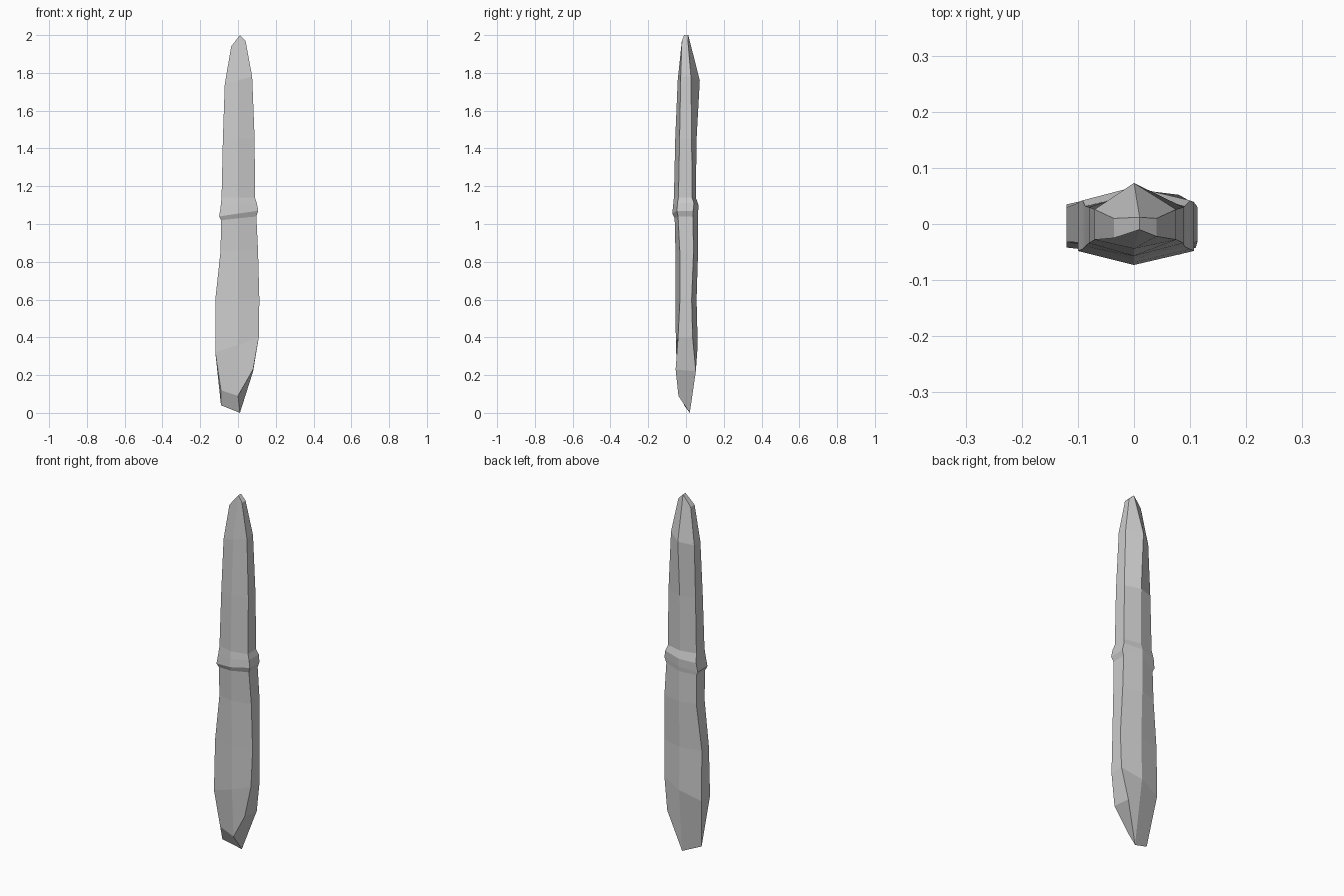
import bpy
import bmesh

if "Cube" in bpy.data.objects:
    bpy.data.objects.remove(bpy.data.objects["Cube"], do_unlink=True)

stone = bpy.data.materials.new("pale_grey_stone")
stone.use_nodes = True
stone.diffuse_color = (0.6, 0.6, 0.6, 1)
stone.node_tree.nodes["Principled BSDF"].inputs["Base Color"].default_value = stone.diffuse_color


def hexagon(z, left, right, front, back, side_front, side_back, tilt=0):
    """Six-sided section: front ridge, right edge pair, back ridge, left edge pair."""
    return [(0, front, z),
            (right, side_front, z + tilt), (right, side_back, z + tilt),
            (0, back, z),
            (left, side_back, z - tilt), (left, side_front, z - tilt)]


# Slanted pointed foot
foot = [(0, -.04, .09), (.08, -.055, .23), (.08, .052, .22),
        (.01, .02, 0), (-.09, -.01, .04), (-.09, -.03, .12)]

# Broad lower shaft, raised collar, tapering upper shaft
body = [
    hexagon(.36, -.12, .11, -.054, .062, -.042, .035, .04),
    hexagon(.6, -.12, .113, -.055, .056, -.032, .03),
    hexagon(.86, -.092, .106, -.056, .064, -.033, .04),
    hexagon(1.03, -.09, .097, -.06, .064, -.042, .036, .01),
    hexagon(1.055, -.1, .107, -.073, .064, -.048, .038, .015),
    hexagon(1.1, -.092, .1, -.068, .066, -.045, .042, .01),
    hexagon(1.14, -.087, .09, -.064, .052, -.04, .032),
    hexagon(1.45, -.08, .088, -.057, .056, -.034, .03),
    hexagon(1.76, -.07, .075, -.044, .073, -.028, .026, .02),
]

# Roof-like tip with a short ridge running front to back
tip = [(.01, -.01, 2), (.04, -.022, 1.97), (.04, .01, 1.97),
       (.01, .012, 2), (-.036, .01, 1.94), (-.036, -.025, 1.94)]

bm = bmesh.new()
rings = [[bm.verts.new(p) for p in ring] for ring in [foot, *body, tip]]
for low, high in zip(rings, rings[1:]):
    for i in range(6):
        j = (i + 1) % 6
        bm.faces.new((low[i], low[j], high[j], high[i]))

# Close each end with two quads meeting on the centre ridge
for ring in (rings[0], rings[-1]):
    bm.faces.new(ring[:4])
    bm.faces.new(ring[3:] + ring[:1])
bmesh.ops.recalc_face_normals(bm, faces=bm.faces)

mesh = bpy.data.meshes.new("standing_stone")
bm.to_mesh(mesh)
bm.free()
mesh.materials.append(stone)
bpy.context.collection.objects.link(bpy.data.objects.new("standing_stone", mesh))
